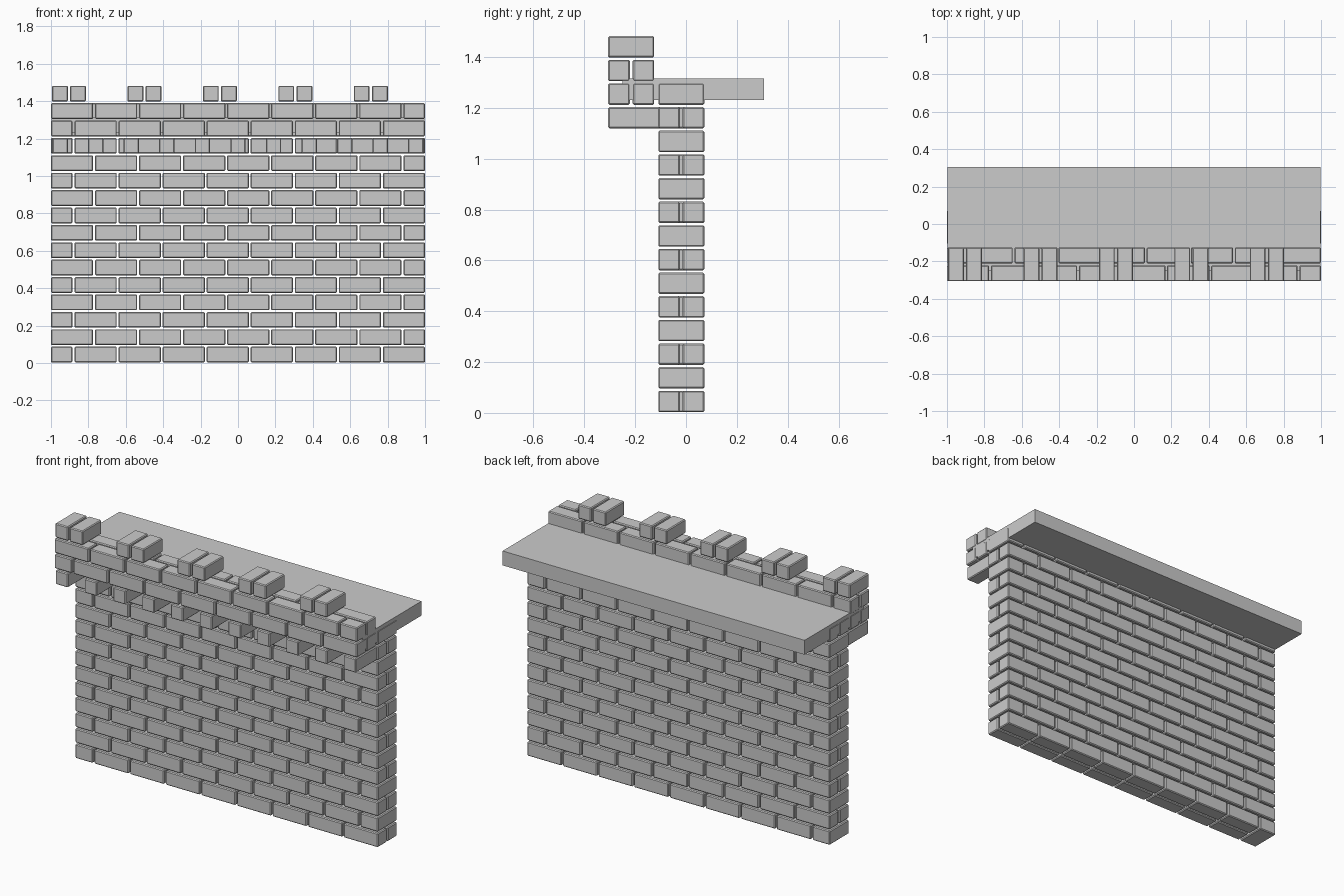
import bpy, bmesh
from mathutils import Matrix, Vector

if "Cube" in bpy.data.objects:
    bpy.data.objects.remove(bpy.data.objects["Cube"])

PITCH, H = 0.093, 0.084        # course spacing, brick height
STEP, L, HALF = 0.2355, 0.2255, 0.116   # stretcher spacing, length, half brick


def build(name, boxes, bevel=0.005):
    """One object from (x0, x1, y0, y1, z0, z1) boxes."""
    bm = bmesh.new()
    for x0, x1, y0, y1, z0, z1 in boxes:
        c = Vector((x0 + x1, y0 + y1, z0 + z1)) / 2
        m = Matrix.Translation(c) @ Matrix.Diagonal((x1 - x0, y1 - y0, z1 - z0, 1))
        bmesh.ops.create_cube(bm, size=1, matrix=m)
    me = bpy.data.meshes.new(name)
    bm.to_mesh(me)
    bm.free()
    ob = bpy.data.objects.new(name, me)
    bpy.context.collection.objects.link(ob)
    if bevel:
        mod = ob.modifiers.new("worn_edges", 'BEVEL')
        mod.width = bevel
        mod.segments = 1
    return ob


def zs(row):
    z = 0.003 + row * PITCH
    return z, z + H


def stretchers(row, y0, y1, half_left):
    """Eight full bricks, leaving room for a half brick at one end."""
    out = []
    for i in range(8):
        a = -1 + i * STEP
        x = (-(a + L), -a) if half_left else (a, a + L)
        out.append((*x, y0, y1, *zs(row)))
    return out


def half(row, y0, y1, left):
    x = (-1, -1 + HALF - 0.001) if left else (1 - HALF + 0.001, 1)
    return (*x, y0, y1, *zs(row))


# Main wall: two leaves, tied by a header at alternating ends
wall = []
for r in range(14):
    left = r % 2 == 0
    wall += stretchers(r, -0.109, -0.024, left)
    wall += stretchers(r, -0.013, 0.072, left)
    wall.append(half(r, -0.109, 0.072, left))
build("wall_bricks", wall)

# Projecting corbel bricks
build("corbel_bricks", [(-0.951 + i * 0.1902 - 0.041, -0.951 + i * 0.1902 + 0.041,
                         -0.306, -0.087, *zs(12)) for i in range(11)])

# Parapet: two leaves with opposite bonding
parapet = []
for r, left in ((13, True), (14, False)):
    for y0, y1, side in ((-0.306, -0.221, left), (-0.21, -0.125, not left)):
        parapet += stretchers(r, y0, y1, side)
        parapet.append(half(r, y0, y1, side))
build("parapet_bricks", parapet)

# Paired merlon bricks along the top
merlons = []
for i in range(5):
    for j in range(2):
        x = -0.995 + i * 0.4035 + j * 0.097
        merlons.append((x, x + 0.085, -0.306, -0.125, *zs(15)))
build("merlon_bricks", merlons)

# Walkway slab behind the parapet
build("walkway_slab", [(-0.998, 0.998, -0.25, 0.306, 1.23, 1.316)], bevel=0)
